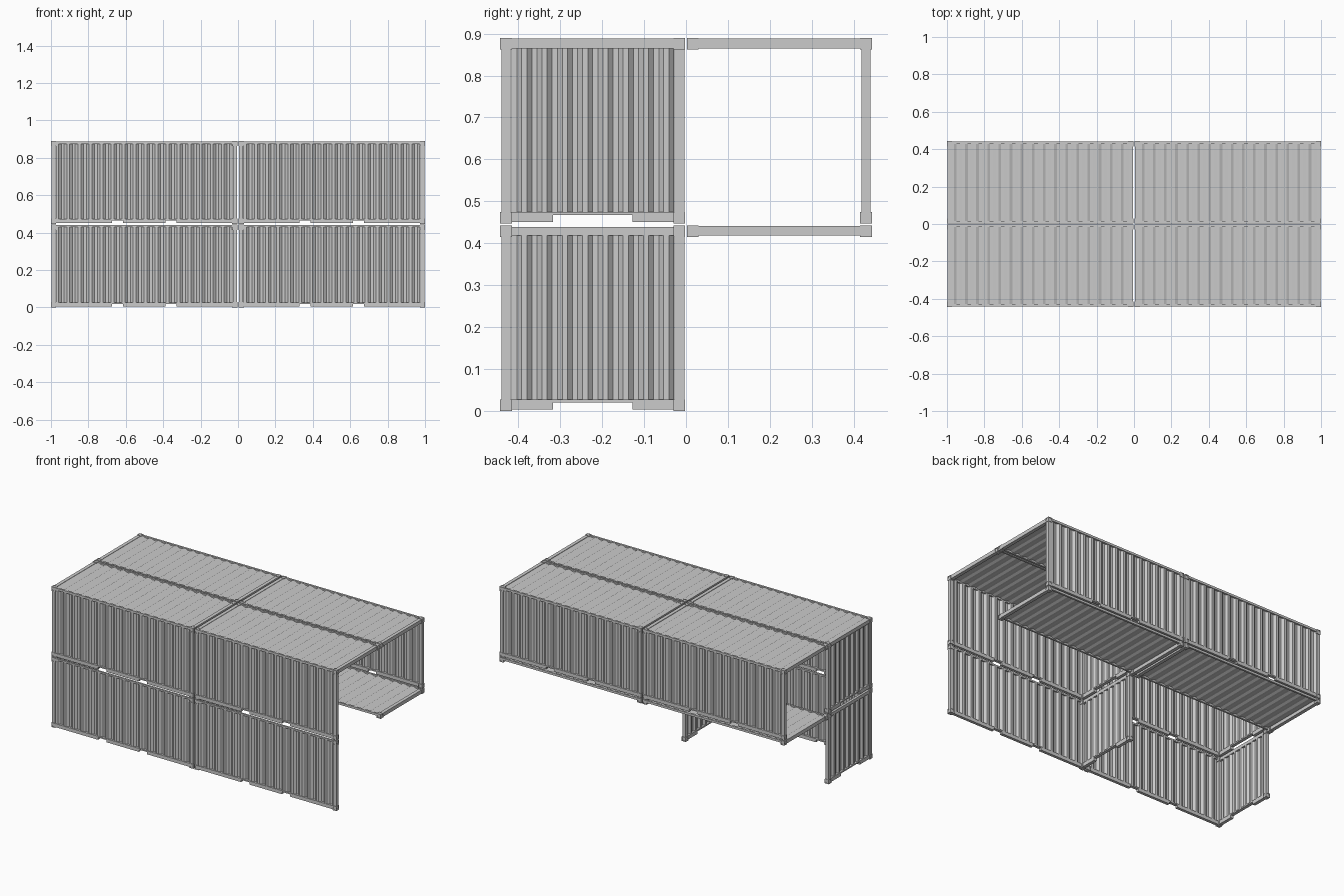
import bpy, bmesh
from mathutils import Vector, Matrix

if "Cube" in bpy.data.objects:
    bpy.data.objects.remove(bpy.data.objects["Cube"])

# One painted steel colour for everything
steel = bpy.data.materials.new("grey_steel")
steel.use_nodes = True
GREY = (0.6, 0.6, 0.6, 1)
steel.diffuse_color = GREY
steel.node_tree.nodes["Principled BSDF"].inputs["Base Color"].default_value = GREY

# Half length, half width and height of one container, and the fitting size
HX, HY, H, FIT = 0.498, 0.2205, 0.443, 0.028
CX, CY, UP = 0.502, 0.2225, 0.447
X, Y, Z = Vector((1, 0, 0)), Vector((0, 1, 0)), Vector((0, 0, 1))


def box(bm, lo, hi):
    lo, hi = Vector(lo), Vector(hi)
    mat = Matrix.Translation((lo + hi) / 2) @ Matrix.Diagonal((*(hi - lo), 1))
    bmesh.ops.create_cube(bm, size=1, matrix=mat)


def corrugated(bm, origin, u, v, n, length, height, periods, depth):
    """Trapezoid sheet: ribs run along v, repeat along u, sink along n."""
    pitch = length / periods
    profile = [(0, 0), (0.26, 0), (0.5, 1), (0.76, 1)]
    pts = [((i + a) * pitch, d * depth) for i in range(periods) for a, d in profile]
    pts.append((length, 0))
    rows = []
    for a, d in pts:
        p = Vector(origin) + u * a + n * d
        rows.append((bm.verts.new(p), bm.verts.new(p + v * height)))
    faces = [bm.faces.new((a[0], b[0], b[1], a[1])) for a, b in zip(rows, rows[1:])]
    bmesh.ops.solidify(bm, geom=faces, thickness=0.0015)


def finish(bm, name):
    bmesh.ops.recalc_face_normals(bm, faces=bm.faces)
    mesh = bpy.data.meshes.new(name)
    bm.to_mesh(mesh)
    bm.free()
    mesh.materials.append(steel)
    return mesh


def place(name, mesh, loc, turn=0.0):
    ob = bpy.data.objects.new(name, mesh)
    ob.location = loc
    ob.rotation_euler.z = turn
    bpy.context.collection.objects.link(ob)
    return ob


def side_wall_mesh():
    bm = bmesh.new()
    y0, inner = -HY + 0.003, HX - FIT + 0.002
    corrugated(bm, (-inner, y0 + 0.003, 0.025), X, Z, Y, 2 * inner, H - 0.036, 16, 0.011)
    # corner posts
    for s in (-1, 1):
        a, b = sorted((s * (HX - 0.024), s * (HX - 0.002)))
        box(bm, (a, y0, FIT), (b, y0 + 0.022, H - FIT))
    # top rail, and bottom rail with two lifting pockets
    box(bm, (-inner, y0, H - 0.013), (inner, y0 + 0.012, H - 0.003))
    box(bm, (-inner, y0, 0.018), (inner, y0 + 0.018, 0.026))
    for a, b in ((-inner, -0.172), (-0.114, 0.114), (0.172, inner)):
        box(bm, (a, y0, 0.004), (b, y0 + 0.018, 0.018))
    return finish(bm, "side_wall")


def end_wall_mesh():
    bm = bmesh.new()
    x0, inner = -HX + 0.003, HY - FIT + 0.001
    corrugated(bm, (x0 + 0.004, -inner, 0.026), Y, Z, X, 2 * inner, H - 0.045, 8, 0.012)
    # inner corner post and header
    box(bm, (x0, HY - 0.026, FIT), (x0 + 0.022, HY - 0.002, H - FIT))
    box(bm, (x0, -inner, H - 0.024), (x0 + 0.016, inner, H - 0.004))
    # sill with a wide notch
    box(bm, (x0, -inner, 0.02), (x0 + 0.02, inner, 0.028))
    for s in (-1, 1):
        a, b = sorted((s * 0.095, s * inner))
        box(bm, (x0, a, 0.004), (x0 + 0.02, b, 0.02))
    return finish(bm, "end_wall")


def roof_mesh():
    bm = bmesh.new()
    ix, iy = HX - 0.022, HY - 0.012
    corrugated(bm, (-ix, -iy, H - 0.004), X, Y, -Z, 2 * ix, 2 * iy, 16, 0.007)
    # headers across the ends, rails along the sides
    for s in (-1, 1):
        a, b = sorted((s * (HX - 0.024), s * (HX - 0.002)))
        box(bm, (a, -HY + FIT, H - 0.025), (b, HY - FIT, H - 0.002))
        a, b = sorted((s * (HY - 0.014), s * (HY - 0.002)))
        box(bm, (-HX + FIT, a, H - 0.016), (HX - FIT, b, H - 0.002))
    return finish(bm, "roof")


def fitting_mesh():
    """Corner block with a shallow round hole in each face."""
    bm = bmesh.new()
    box(bm, [-FIT / 2] * 3, [FIT / 2] * 3)
    block = place("fitting_block", finish(bm, "fitting_block"), (0, 0, 0))
    cutters = []
    for axis in (X, Y, Z):
        bm = bmesh.new()
        rot = Z.rotation_difference(axis).to_matrix().to_4x4()
        bmesh.ops.create_cone(bm, cap_ends=True, segments=12, radius1=0.0105,
                              radius2=0.0105, depth=0.05, matrix=rot)
        cutter = place("hole_cutter", finish(bm, "hole_cutter"), (0, 0, 0))
        cutter.hide_render = True
        cutters.append(cutter)
        mod = block.modifiers.new("hole", "BOOLEAN")
        mod.object = cutter
        mod.solver = "EXACT"
    deps = bpy.context.evaluated_depsgraph_get()
    bm = bmesh.new()
    bm.from_mesh(block.evaluated_get(deps).to_mesh())
    for ob in cutters + [block]:
        bpy.data.objects.remove(ob)
    # core closing the holes
    box(bm, [-FIT / 2 + 0.003] * 3, [FIT / 2 - 0.003] * 3)
    return finish(bm, "corner_fitting")


side_wall, end_wall, roof, fitting = side_wall_mesh(), end_wall_mesh(), roof_mesh(), fitting_mesh()

TURN = 3.14159265
corners = set()


def add_corners(cx, cy, base, sx, sy, sz):
    for a in sx:
        for b in sy:
            for top in sz:
                z = base + (H - FIT / 2 if top else FIT / 2)
                corners.add((round(cx + a * (HX - FIT / 2), 4),
                             round(cy + b * (HY - FIT / 2), 4), round(z, 4)))


BOTH = (-1, 1)
for tag, cx in (("left", CX), ("right", -CX)):
    # front containers: outer wall and one end wall on each level
    for level, base in (("lower", 0), ("upper", UP)):
        place(f"front_wall_{level}_{tag}", side_wall, (cx, -CY, base))
        place(f"end_wall_{level}_{tag}", end_wall, (cx, -CY, base))
        add_corners(cx, -CY, base, BOTH, (-1,), (0, 1))
        add_corners(cx, -CY, base, (-1,), (1,), (0, 1))
    # back container: outer wall
    place(f"back_wall_{tag}", side_wall, (cx, CY, UP), TURN)
    add_corners(cx, CY, UP, BOTH, (1,), (0, 1))
    # upper roofs, and the deck under the back container
    for name, cy, base in (("front_roof", -CY, UP), ("back_roof", CY, UP), ("back_deck", CY, 0)):
        place(f"{name}_{tag}", roof, (cx, cy, base))
        add_corners(cx, cy, base, BOTH, BOTH, (1,))

for spot in sorted(corners):
    place("corner_fitting", fitting, spot)
